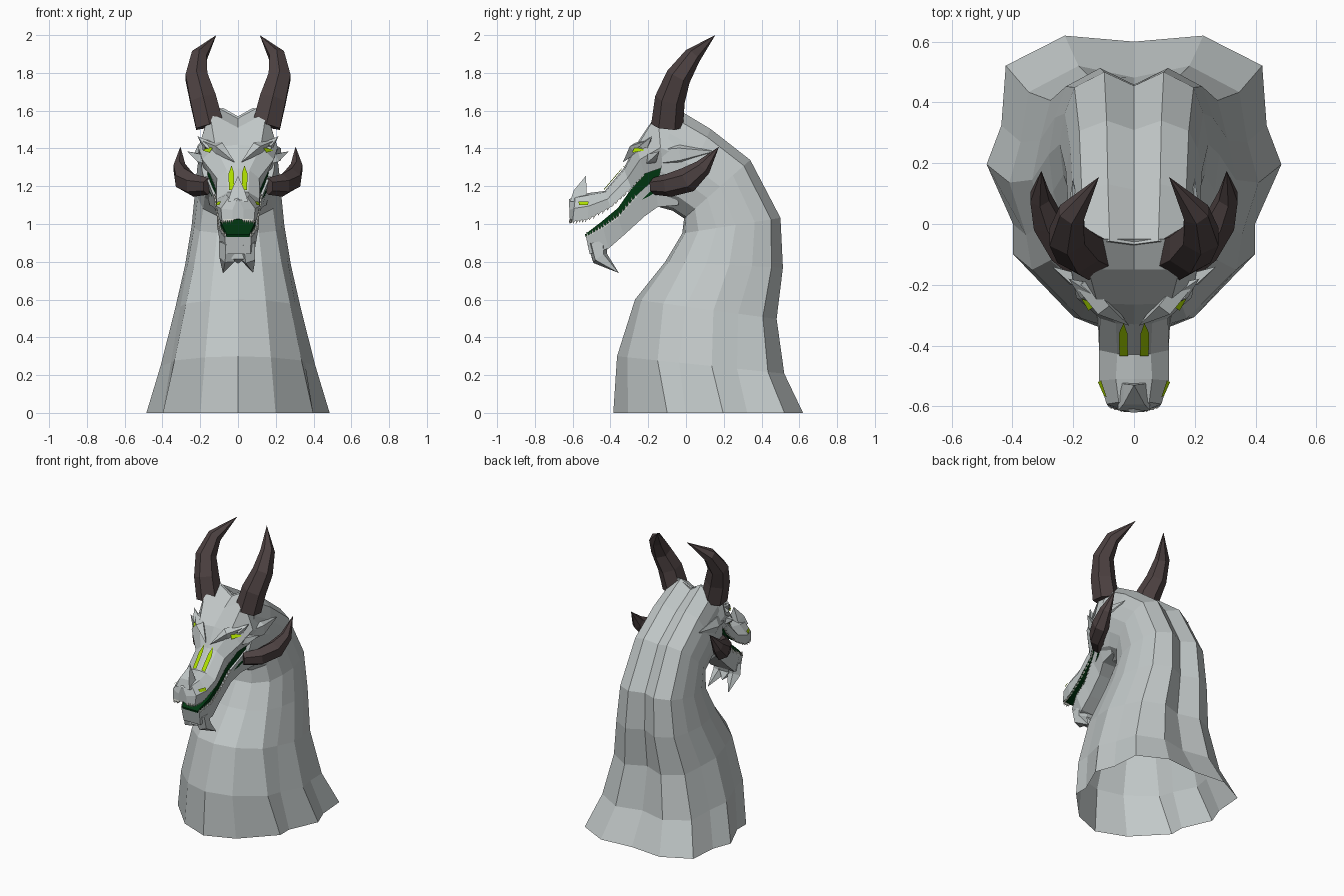
import bpy, bmesh, math
from mathutils import Vector

if "Cube" in bpy.data.objects:
    bpy.data.objects.remove(bpy.data.objects["Cube"])


def material(name, rgb):
    m = bpy.data.materials.new(name)
    m.diffuse_color = (*rgb, 1)
    m.use_nodes = True
    m.node_tree.nodes["Principled BSDF"].inputs["Base Color"].default_value = m.diffuse_color
    return m


HIDE = material("pale_grey_hide", (0.54, 0.58, 0.58))
HORN = material("dark_brown_horn", (0.075, 0.054, 0.054))
MOUTH = material("deep_green_mouth", (0.0, 0.036, 0.005))
LIME = material("lime_glow", (0.42, 0.72, 0.0))
TOOTH = material("ivory_teeth", (0.72, 0.73, 0.66))


def finish(bm, name, *mats, recalc=True):
    if recalc:
        bmesh.ops.recalc_face_normals(bm, faces=bm.faces)
    me = bpy.data.meshes.new(name)
    bm.to_mesh(me)
    bm.free()
    for m in mats:
        me.materials.append(m)
    ob = bpy.data.objects.new(name, me)
    bpy.context.collection.objects.link(ob)
    return ob


def bridge(bm, a, b):
    n = len(a)
    for i in range(n):
        bm.faces.new((a[i], a[(i + 1) % n], b[(i + 1) % n], b[i]))


def loft(bm, halves, cap_start=True):
    """Skin mirrored half sections; first and last point lie on x = 0."""
    rings = []
    for h in halves:
        full = h + [(-x, y, z) for x, y, z in h[-2:0:-1]]
        rings.append([bm.verts.new(p) for p in full])
    for a, b in zip(rings, rings[1:]):
        bridge(bm, a, b)
    if cap_start:
        bm.faces.new(rings[0])
    bm.faces.new(rings[-1])


def spike(bm, path, radii, sides=6, flat=1.0):
    """Tapered tube ending in a point."""
    pts = [Vector(p) for p in path]
    prev = None
    for i, r in enumerate(radii):
        t = (pts[i + 1] - pts[max(i - 1, 0)]).normalized()
        ref = Vector((1, 0, 0)) if abs(t.x) < 0.8 else Vector((0, 0, 1))
        u = (ref - t * ref.dot(t)).normalized()
        v = t.cross(u)
        ring = []
        for k in range(sides):
            a = math.tau * (k + 0.5) / sides
            ring.append(bm.verts.new(pts[i] + r * (u * math.cos(a) * flat + v * math.sin(a))))
        if prev:
            bridge(bm, prev, ring)
        else:
            bm.faces.new(ring)
        prev = ring
    tip = bm.verts.new(pts[-1])
    for k in range(sides):
        bm.faces.new((prev[k], prev[(k + 1) % sides], tip))


def mirrored(path, s):
    return [(p[0] * s, p[1], p[2]) for p in path]


# Neck: sections from throat point to nape point, flaring at the open base
base_prof = [(0, 0), (.41, .08), (.82, .29), (.82, .39), (1, .59), (.9, .72), (.87, .92), (.47, 1.02), (0, 1)]
top_prof = [(0, 0), (.45, .03), (.82, .17), (.95, .36), (1, .56), (.93, .76), (.8, .93), (.4, 1.03), (0, .94)]
neck = [((-.385, 0), (.60, 0), .485, 0), ((-.365, .30), (.50, .21), .41, .35),
        ((-.27, .60), (.46, .5), .335, .7), ((-.11, .80), (.495, .77), .28, 1),
        ((-.02, .95), (.485, 1.03), .245, 1), ((-.01, 1.03), (.33, 1.33), .225, 1),
        ((-.07, 1.07), (.125, 1.49), .215, 1), ((-.18, 1.10), (-.06, 1.60), .20, 1)]
halves = []
for f, b, w, k in neck:
    half = []
    for p, q in zip(base_prof, top_prof):
        u, t = p[0] + (q[0] - p[0]) * k, p[1] + (q[1] - p[1]) * k
        half.append((w * u, f[0] + (b[0] - f[0]) * t, f[1] + (b[1] - f[1]) * t))
    halves.append(half)
bm = bmesh.new()
loft(bm, halves, cap_start=False)
finish(bm, "neck", HIDE)


def jaw_sections(stations, prof):
    """Station: top y, z, bottom y, z, then half widths; prof: (width index, depth)."""
    out = []
    for ty, tz, by, bz, *w in stations:
        out.append([(0 if i < 0 else w[i], ty + (by - ty) * t, tz + (bz - tz) * t) for i, t in prof])
    return out


# Skull and upper jaw; the crown rises beside the centre line at the horn roots
upper = [(-.05, 1.57, -.02, 1.15, .12, .21, .17), (-.15, 1.51, -.12, 1.30, .17, .21, .185),
         (-.265, 1.42, -.22, 1.265, .12, .19, .15), (-.33, 1.295, -.29, 1.19, .06, .112, .12),
         (-.43, 1.175, -.40, 1.09, .055, .115, .115), (-.51, 1.165, -.52, 1.025, .06, .115, .10),
         (-.585, 1.15, -.60, 1.015, .05, .09, .085), (-.62, 1.13, -.615, 1.02, .01, .03, .03)]
sections = jaw_sections(upper, [(-1, 0), (0, .08), (1, .5), (2, 1), (-1, .93)])
sections[0][1] = (.13, -.05, 1.63)
sections[1][1] = (.15, -.15, 1.59)
bm = bmesh.new()
loft(bm, sections)
ob = finish(bm, "skull_and_upper_jaw", HIDE, MOUTH)
for p in ob.data.polygons:        # palate
    if p.normal.z < -0.55 and p.center.y < -.15:
        p.material_index = 1

# Lower jaw with two chin spikes
lower = [(-.05, 1.29, -.04, 1.10, .19, .15), (-.16, 1.245, -.15, 1.09, .168, .13),
         (-.26, 1.155, -.22, 1.04, .132, .10), (-.36, 1.04, -.33, .94, .112, .09),
         (-.44, .985, -.41, .87, .11, .09), (-.53, .935, -.51, .84, .07, .065)]
bm = bmesh.new()
loft(bm, jaw_sections(lower, [(-1, 0), (0, 0), (1, 1), (-1, 1)]))
for s in (1, -1):
    spike(bm, mirrored([(.045, -.47, .90), (.055, -.455, .82), (.08, -.355, .74)], s), [.055, .045], 5)
spike(bm, [(0, -.45, .90), (0, -.455, .83), (0, -.40, .79)], [.06, .05], 4)
finish(bm, "lower_jaw", HIDE)

# Mouth lining, kept narrower than the jaws
lining = [(-.13, 1.325, -.12, 1.20, .165), (-.21, 1.285, -.19, 1.15, .142), (-.28, 1.20, -.27, 1.11, .112),
          (-.36, 1.085, -.35, 1.02, .10), (-.45, 1.01, -.44, .96, .09), (-.535, .945, -.53, .93, .06)]
bm = bmesh.new()
loft(bm, [[(0, ty, tz), (w, ty, tz), (w, by, bz), (0, by, bz)] for ty, tz, by, bz, w in lining])
finish(bm, "mouth_lining", MOUTH)


# Teeth rows along both jaw edges
def tooth_row(name, edge, direction, per):
    bm = bmesh.new()
    d = Vector(direction)
    for a, b in zip(edge, edge[1:]):
        a, b = Vector(a), Vector(b)
        for k in range(per):
            p = a.lerp(b, (k + .5) / per)
            for s in (1, -1):
                q = Vector((p.x * s, p.y, p.z))
                spike(bm, [q - d * .3, q + d * (1 if k % 2 else .75)], [.009], 4)
    finish(bm, name, TOOTH)


tooth_row("upper_teeth", [(u[6] - .006, u[2], u[3]) for u in upper[2:]], (0, -.008, -.018), 5)
tooth_row("lower_teeth", [(l[4] - .006, l[0], l[1]) for l in lower[2:]], (0, -.006, .02), 6)

# Crown horns and cheek horns
crown = [(.15, -.10, 1.52), (.185, -.085, 1.66), (.22, -.04, 1.78), (.205, .035, 1.89), (.115, .155, 2.0)]
cheek = [(.16, -.17, 1.20), (.235, -.09, 1.205), (.285, .01, 1.235), (.31, .09, 1.30), (.305, .175, 1.41)]
for side, s in (("right", 1), ("left", -1)):
    bm = bmesh.new()
    spike(bm, mirrored(crown, s), [.085, .08, .067, .047])
    finish(bm, side + "_crown_horn", HORN)
    bm = bmesh.new()
    spike(bm, mirrored(cheek, s), [.045, .062, .068, .045], flat=.8)
    finish(bm, side + "_cheek_horn", HORN)

# Brow ridges, temple spikes, cheek frills and nose horn
bm = bmesh.new()
for s in (1, -1):
    spike(bm, mirrored([(.17, -.19, 1.42), (.10, -.27, 1.40), (.015, -.335, 1.325)], s), [.035, .035], 4)
    spike(bm, mirrored([(.10, -.25, 1.38), (.16, -.22, 1.41), (.215, -.18, 1.465)], s), [.03, .03], 4)
    spike(bm, mirrored([(.14, -.19, 1.34), (.20, -.18, 1.35), (.27, -.14, 1.385)], s), [.04, .03], 4)
    spike(bm, mirrored([(.17, -.12, 1.36), (.20, -.03, 1.37), (.20, .15, 1.385)], s), [.06, .055], 5, .6)
spike(bm, [(0, -.56, 1.12), (0, -.56, 1.17), (0, -.53, 1.255)], [.075, .05], 4)
finish(bm, "brows_frills_and_nose_horn", HIDE)

# Glowing snout slits, eyes and nostrils as thin plates
bm = bmesh.new()
slope = lambda x, y: (x, y, 1.308 + (y + .33) * 1.18 - (x - .02) * .2)
plates = [[slope(.034, -.325), slope(.022, -.36), slope(.02, -.435), slope(.048, -.435), slope(.05, -.36)],
          [(.165, -.215, 1.412), (.135, -.275, 1.402), (.15, -.285, 1.378), (.185, -.225, 1.388)],
          [(.108, -.515, 1.118), (.09, -.57, 1.12), (.099, -.565, 1.10), (.119, -.52, 1.10)]]
for s in (1, -1):
    for pl in plates:
        bm.faces.new([bm.verts.new(p) for p in mirrored(pl, s)][::s])
finish(bm, "glowing_slits_eyes_nostrils", LIME, recalc=False)
